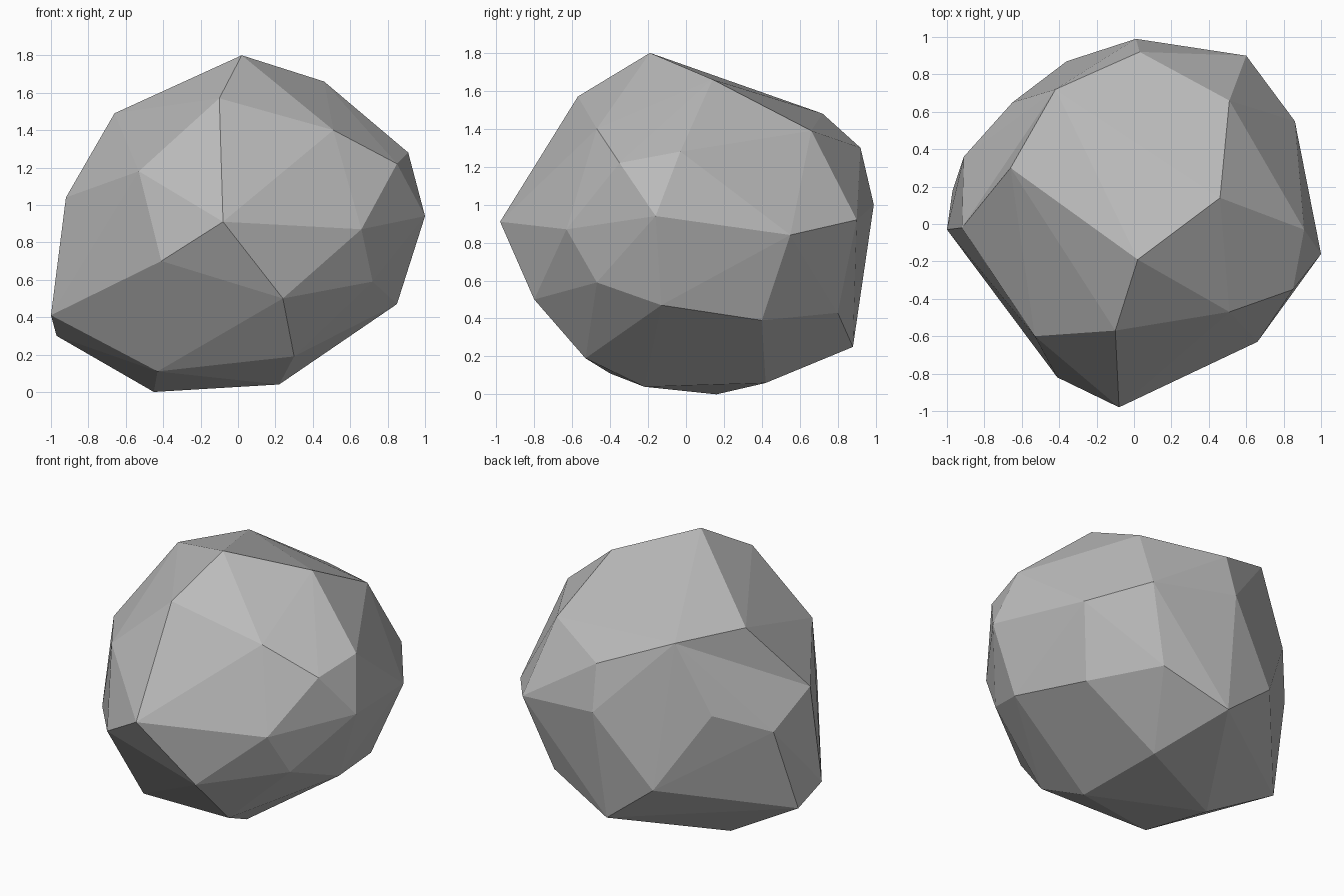
import bpy
import bmesh
from mathutils import Vector

# Remove the default cube only
default_cube = bpy.data.objects.get("Cube")
if default_cube:
    bpy.data.objects.remove(default_cube, do_unlink=True)


def flat_material(name, colour):
    """One plain colour, shown in viewport and render."""
    material = bpy.data.materials.new(name)
    material.use_nodes = True
    material.diffuse_color = colour
    shader = material.node_tree.nodes["Principled BSDF"]
    shader.inputs["Base Color"].default_value = colour
    shader.inputs["Roughness"].default_value = 1.0
    return material


# Corners of the boulder in hundredths of a unit, grouped from top to bottom
CROWN = [(2, -19, 180), (46, 14, 166), (-10, -57, 157), (-66, 30, 149),
         (-42, 72, 148), (51, -47, 140), (51, 66, 139)]
SHOULDER = [(3, 92, 130), (91, -3, 128), (85, -35, 122), (-53, -60, 118),
            (-92, -2, 104), (-65, 65, 102), (1, 99, 100)]
WAIST = [(100, -16, 94), (60, 90, 92), (-8, -98, 91), (66, -63, 87),
         (-91, 36, 87), (86, 55, 84), (-41, -82, 70)]
SKIRT = [(72, -47, 59), (-36, 87, 52), (24, -80, 50), (85, -13, 47),
         (43, 80, 43), (-100, -3, 41), (72, 40, 39), (-97, 18, 30)]
FOOT = [(-2, 88, 25), (30, -53, 19), (-43, -40, 11), (19, 42, 6),
        (22, -22, 4), (-45, 16, 0)]


def add_ring(bm, ring):
    return [bm.verts.new(Vector(corner) / 100) for corner in ring]


# Boulder: faceted shell stretched over the rings of corners
bm = bmesh.new()
crown, shoulder, waist, skirt, foot = [
    add_ring(bm, ring) for ring in (CROWN, SHOULDER, WAIST, SKIRT, FOOT)]
bmesh.ops.convex_hull(bm, input=bm.verts[:])

# Chipped hollow on the right flank: flip the ridge inward
ridge = bm.edges.get((crown[3], waist[4]))
if ridge and len(ridge.link_faces) == 2:
    bmesh.utils.edge_rotate(ridge, False)

bmesh.ops.recalc_face_normals(bm, faces=bm.faces[:])
for face in bm.faces:
    face.smooth = False

mesh = bpy.data.meshes.new("boulder")
bm.to_mesh(mesh)
bm.free()
mesh.materials.append(flat_material("stone grey", (0.5, 0.5, 0.5, 1.0)))

boulder = bpy.data.objects.new("boulder", mesh)
bpy.context.collection.objects.link(boulder)
